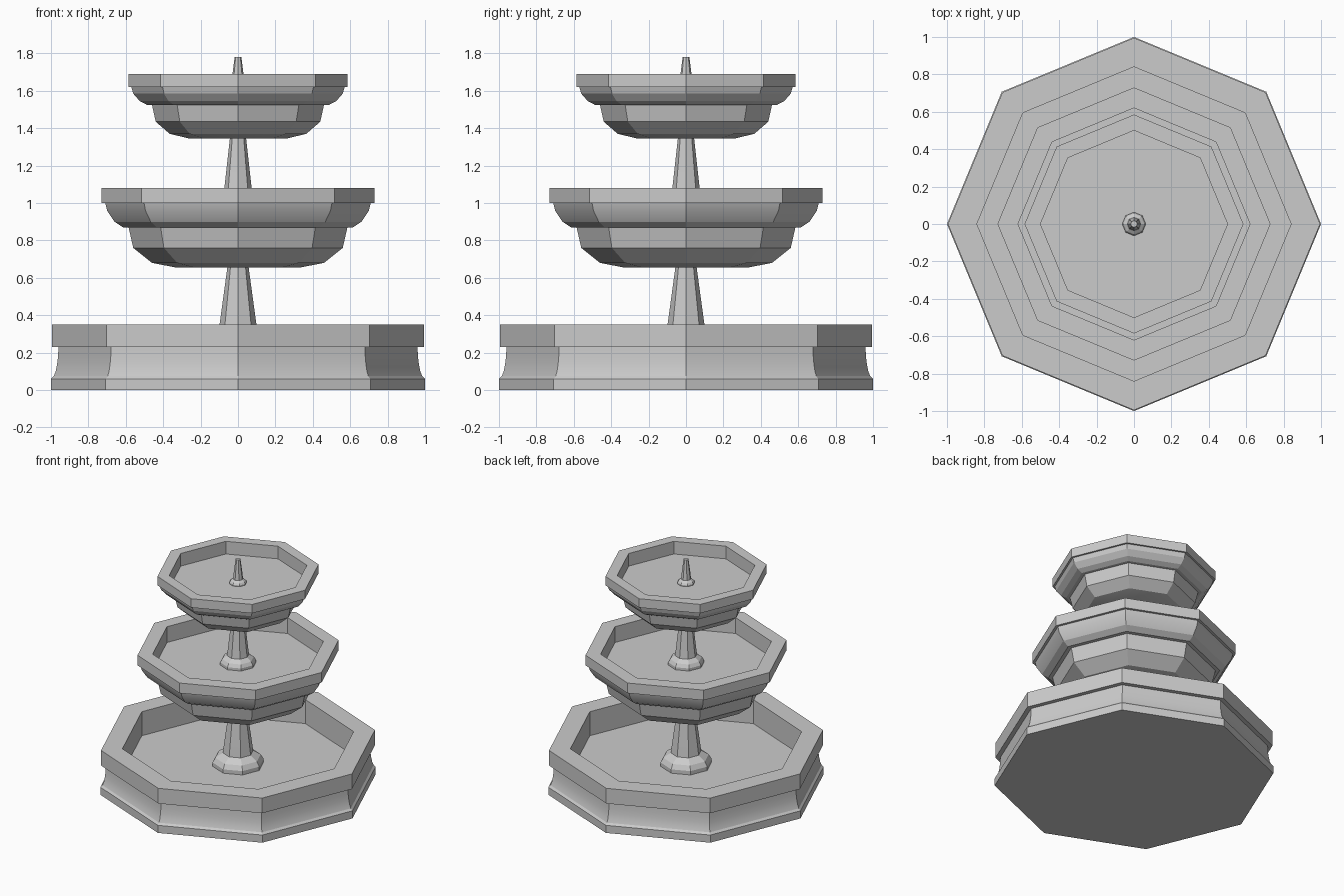
import bpy, bmesh, math

if "Cube" in bpy.data.objects:
    bpy.data.objects.remove(bpy.data.objects["Cube"])

stone = bpy.data.materials.new("grey stone")
stone.diffuse_color = (0.6, 0.6, 0.6, 1)
stone.use_nodes = True
stone.node_tree.nodes["Principled BSDF"].inputs["Base Color"].default_value = stone.diffuse_color


def lathe(name, profile, sides=8):
    """Spin an (r, z) profile into a capped octagonal solid."""
    bm = bmesh.new()
    rings = []
    for r, z in profile:
        rings.append([bm.verts.new((r * math.cos(a), r * math.sin(a), z))
                      for a in (2 * math.pi * i / sides for i in range(sides))])
    for lo, hi in zip(rings, rings[1:]):
        for i in range(sides):
            j = (i + 1) % sides
            bm.faces.new((lo[i], lo[j], hi[j], hi[i]))
    bm.faces.new(list(reversed(rings[0])))
    bm.faces.new(rings[-1])
    me = bpy.data.meshes.new(name)
    bm.to_mesh(me)
    bm.free()
    me.materials.append(stone)
    ob = bpy.data.objects.new(name, me)
    bpy.context.collection.objects.link(ob)
    bpy.context.view_layer.objects.active = ob
    ob.select_set(True)
    bpy.ops.object.shade_smooth_by_angle(angle=math.radians(20))
    ob.select_set(False)


# Ground basin with concave side and sunken floor
lathe("ground_basin", [(1, 0), (1, .06), (.985, .075), (.975, .1), (.967, .14), (.962, .18),
                       (.96, .23), (.995, .23), (.995, .35), (.84, .35), (.84, .16)])

# Two raised bowls
lathe("middle_bowl", [(.33, .655), (.46, .68), (.56, .76), (.585, .87), (.615, .87), (.66, .9),
                      (.70, .96), (.71, 1), (.73, 1), (.73, 1.08), (.62, 1.08), (.62, .955)])
lathe("top_bowl", [(.26, 1.345), (.365, 1.37), (.44, 1.435), (.46, 1.525), (.487, 1.525), (.525, 1.545),
                   (.56, 1.585), (.57, 1.62), (.585, 1.62), (.585, 1.69), (.5, 1.69), (.5, 1.59)])

# Columns with flared feet, and the spout
lathe("lower_column", [(.185, .155), (.185, .19), (.165, .225), (.11, .26), (.1, .34), (.055, .67)])
lathe("upper_column", [(.13, .95), (.13, .975), (.115, 1.0), (.08, 1.025), (.073, 1.08), (.042, 1.36)])
lathe("spout", [(.063, 1.585), (.063, 1.6), (.055, 1.612), (.036, 1.625), (.033, 1.66), (.018, 1.78)])
